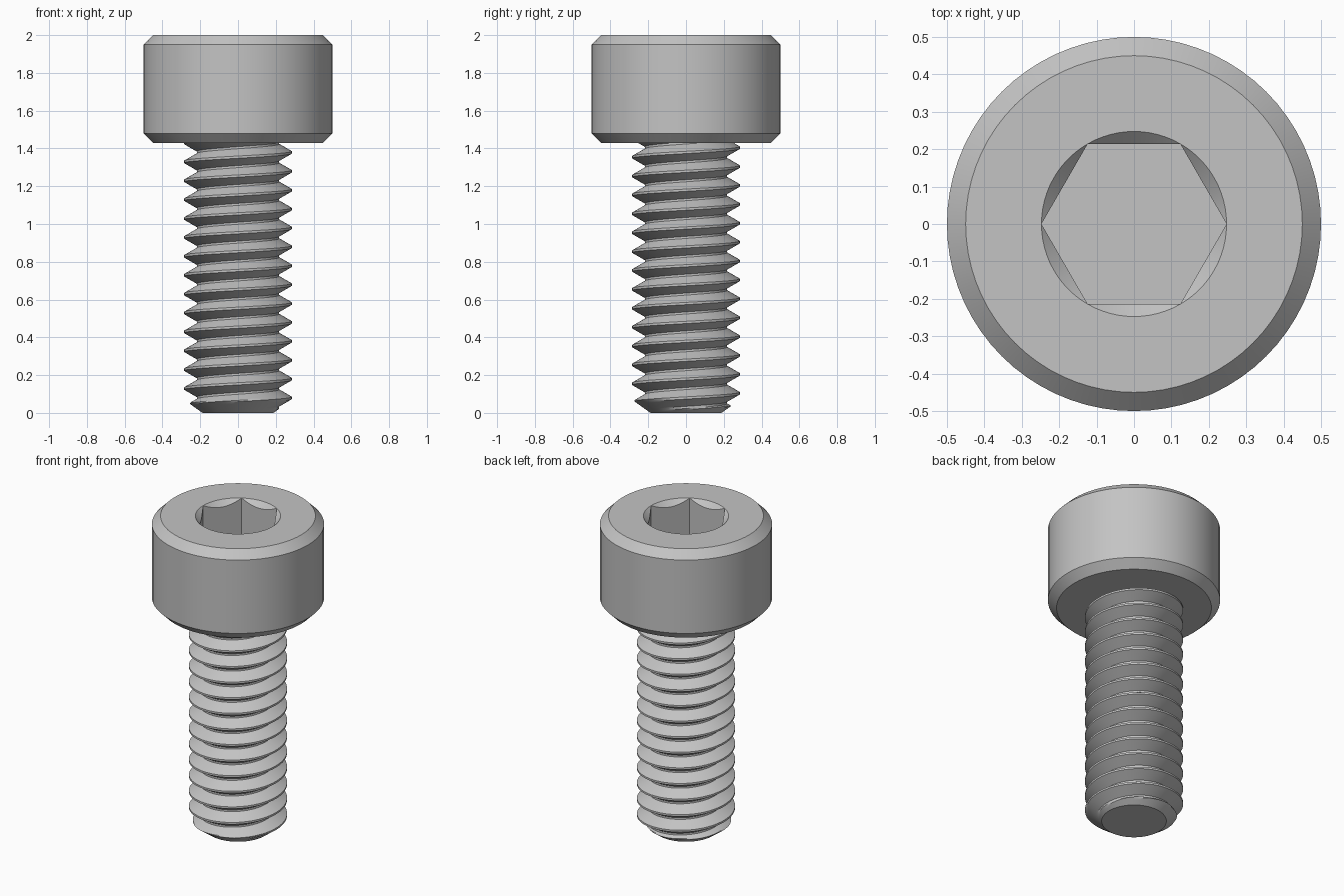
import bpy, bmesh
from math import sin, cos, pi, tau, floor

SEGMENTS = 72
HEAD_BOTTOM = 1.43
PITCH = 0.1
CREST, ROOT = 0.285, 0.218
CREST_HALF = 0.006

cube = bpy.data.objects.get("Cube")
if cube:
    bpy.data.objects.remove(cube, do_unlink=True)

steel = bpy.data.materials.new("grey_steel")
steel.use_nodes = True
colour = (0.55, 0.55, 0.55, 1)
steel.diffuse_color = colour
steel.node_tree.nodes["Principled BSDF"].inputs["Base Color"].default_value = colour


def finish(bm, name):
    """Weld, close and shade a part."""
    bmesh.ops.remove_doubles(bm, verts=bm.verts, dist=0.0002)
    bmesh.ops.holes_fill(bm, edges=bm.edges, sides=0)
    bmesh.ops.recalc_face_normals(bm, faces=bm.faces)
    mesh = bpy.data.meshes.new(name)
    bm.to_mesh(mesh)
    bm.free()
    mesh.materials.append(steel)
    obj = bpy.data.objects.new(name, mesh)
    bpy.context.collection.objects.link(obj)
    bpy.ops.object.select_all(action="DESELECT")
    obj.select_set(True)
    bpy.context.view_layer.objects.active = obj
    bpy.ops.object.shade_smooth_by_angle(angle=pi / 7)
    return obj


def sweep(name, profile):
    """Turn profile(angle), a list of (radius, z), around the z axis."""
    bm = bmesh.new()
    columns = []
    for i in range(SEGMENTS + 1):
        a = tau * i / SEGMENTS
        columns.append([bm.verts.new((r * cos(a), r * sin(a), z)) for r, z in profile(a)])
    for left, right in zip(columns, columns[1:]):
        for j in range(len(left) - 1):
            bm.faces.new((left[j], right[j], right[j + 1], left[j + 1]))
    return finish(bm, name)


# Chamfered head with a countersunk hexagonal socket
def head_profile(a):
    apothem = 0.2143
    corner = apothem / cos(pi / 6)
    wall = apothem / cos(a % (pi / 3) - pi / 6)
    return [(0.19, HEAD_BOTTOM), (0.45, HEAD_BOTTOM), (0.5, 1.48), (0.5, 1.95),
            (0.45, 2), (corner, 2), (wall, 2 - (corner - wall)), (wall, 1.714)]


# Right-handed thread, cut by a conical tip
ROWS = [-CREST_HALF] + [CREST_HALF + 0.0385 * k / 6 for k in range(7)]
ROWS += [PITCH - d for d in reversed(ROWS[2:])]


def thread_profile(a):
    points = []
    top = HEAD_BOTTOM + 0.02
    for turn in range(-2, 16):
        for d in ROWS:
            z = 0.079 + PITCH * (turn + a / tau) + d
            off = min(abs(d), PITCH - d)
            r = max(ROOT, CREST - max(0, off - CREST_HALF) * 1.732)
            if z >= top:
                r, z = ROOT, top
            z = max(z, 0)
            points.append((min(r, 0.188 + 1.4 * z), z))
    return points


sweep("socket_head", head_profile)
sweep("threaded_shank", thread_profile)
